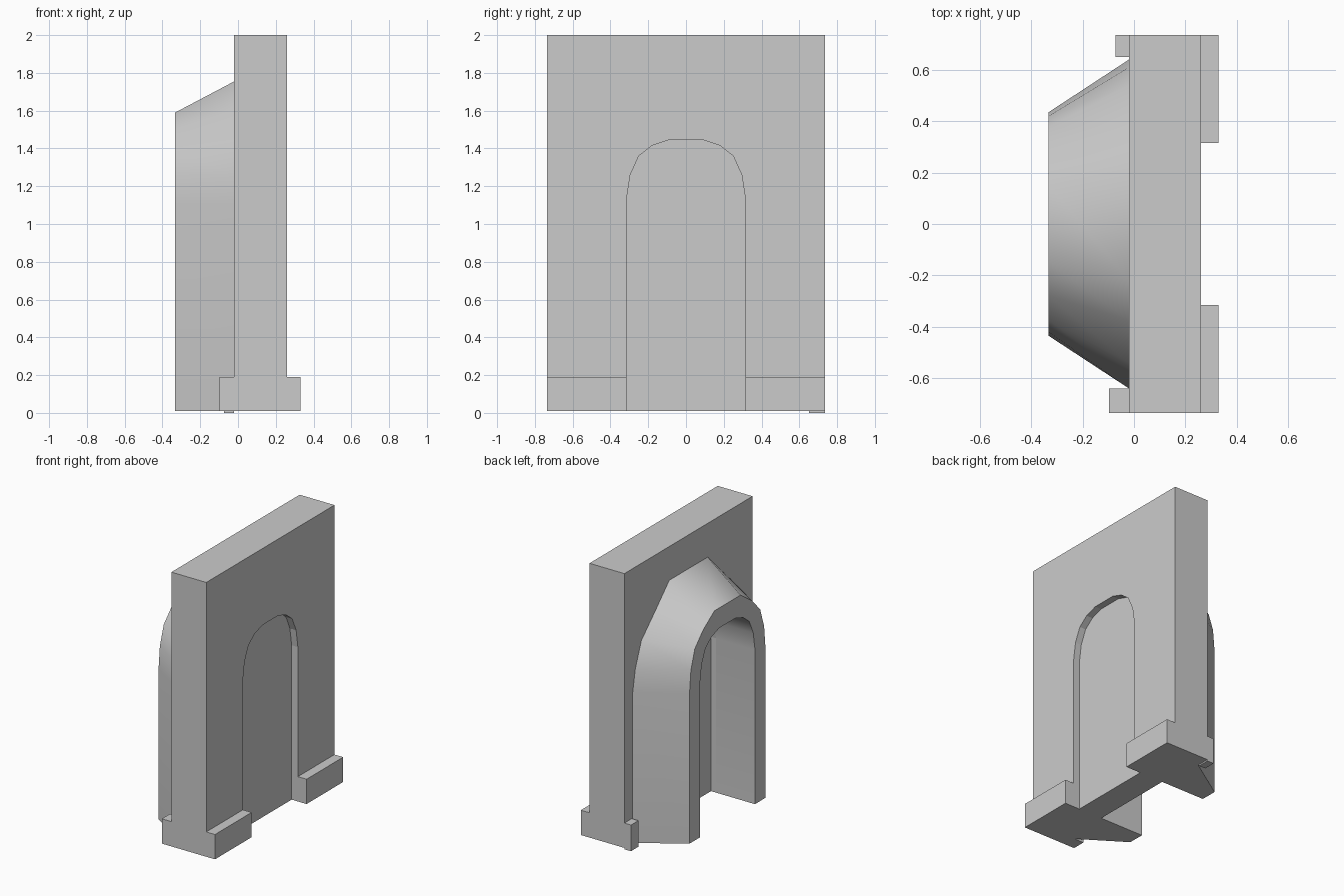
import bpy, bmesh
from math import radians

if "Cube" in bpy.data.objects:
    bpy.data.objects.remove(bpy.data.objects["Cube"])

Z0 = 0.01          # underside of the wall
BACK, FRONT = -0.02, 0.26


def arch(half):
    """Mirror a half profile (y, z) into a full arch running from +y to -y, legs included."""
    half = [(half[0][0], Z0)] + half
    return half + [(-y, z) for y, z in reversed(half)]


def link(name, bm):
    bmesh.ops.recalc_face_normals(bm, faces=bm.faces)
    me = bpy.data.meshes.new(name)
    bm.to_mesh(me)
    bm.free()
    ob = bpy.data.objects.new(name, me)
    bpy.context.collection.objects.link(ob)
    return ob


def loft(name, x1, loop1, x2, loop2):
    """Solid between two matching closed (y, z) loops."""
    bm = bmesh.new()
    a = [bm.verts.new((x1, y, z)) for y, z in loop1]
    b = [bm.verts.new((x2, y, z)) for y, z in loop2]
    n = len(a)
    for i in range(n):
        j = (i + 1) % n
        bm.faces.new((a[i], a[j], b[j], b[i]))
    bm.faces.new(a)
    bm.faces.new(b[::-1])
    return link(name, bm)


def box(name, x1, x2, y1, y2, z1, z2):
    rect = [(y1, z1), (y2, z1), (y2, z2), (y1, z2)]
    return loft(name, x1, rect, x2, rect)


# arch profiles: opening, hood at its outer end, hood where it meets the wall
opening = arch([(0.315, 1.13), (0.295, 1.26), (0.25, 1.36), (0.18, 1.415), (0.09, 1.445)])
hood_end = arch([(0.435, 1.10), (0.42, 1.26), (0.375, 1.40), (0.28, 1.50), (0.15, 1.59)])
hood_root = arch([(0.64, 1.10), (0.61, 1.26), (0.54, 1.44), (0.375, 1.60), (0.22, 1.755)])

# wall slab with a shallow niche in front and the end of the tunnel behind
wall = box("wall", BACK, FRONT, -0.735, 0.735, Z0, 2.0)
cut_loop = [(y, z if z > Z0 else -0.2) for y, z in opening]
for x1, x2 in ((0.21, 0.4), (-0.2, 0.02)):
    cutter = loft("niche_cutter", x1, cut_loop, x2, cut_loop)
    cutter.hide_render = True
    mod = wall.modifiers.new("niche", 'BOOLEAN')
    mod.operation = 'DIFFERENCE'
    mod.solver = 'EXACT'
    mod.object = cutter
    bpy.context.view_layer.objects.active = wall
    bpy.ops.object.modifier_apply(modifier=mod.name)
    bpy.data.objects.remove(cutter)

# tapered hood around the tunnel
inner = opening[::-1]
hood = loft("arched_hood", -0.333, hood_end + inner, BACK, hood_root + inner)
bpy.ops.object.select_all(action='DESELECT')
hood.select_set(True)
bpy.context.view_layer.objects.active = hood
bpy.ops.object.shade_smooth_by_angle(angle=radians(40))

# skirting blocks on the front
for side, s in (("left", -1), ("right", 1)):
    y1, y2 = sorted((s * 0.315, s * 0.735))
    box("front_skirting_" + side, FRONT, 0.33, y1, y2, Z0, 0.19)

# skirting stubs beside the hood
box("rear_skirting_left", -0.097, BACK, -0.735, -0.64, Z0, 0.19)
box("rear_skirting_right", -0.073, BACK, 0.65, 0.735, 0.0, 0.19)
